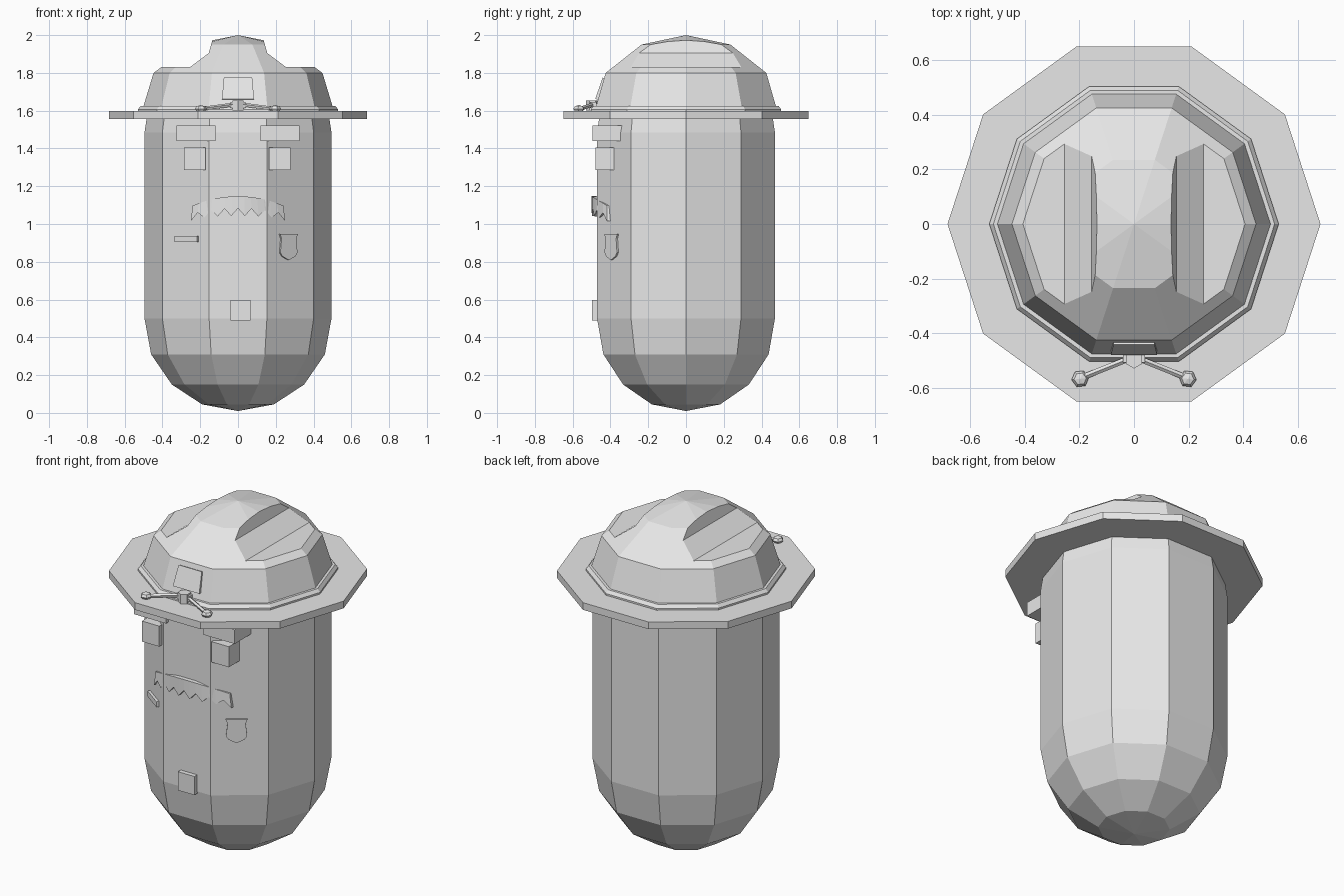
import bpy, bmesh, math
from mathutils import Vector, Matrix

if "Cube" in bpy.data.objects:
    bpy.data.objects.remove(bpy.data.objects["Cube"], do_unlink=True)

SIDES = 10
grey = bpy.data.materials.new("plain grey")
grey.use_nodes = True
grey.diffuse_color = (0.8, 0.8, 0.8, 1)
grey.node_tree.nodes["Principled BSDF"].inputs["Base Color"].default_value = (0.8, 0.8, 0.8, 1)


def finish(name, bm):
    bmesh.ops.recalc_face_normals(bm, faces=bm.faces)
    mesh = bpy.data.meshes.new(name)
    bm.to_mesh(mesh)
    bm.free()
    mesh.materials.append(grey)
    ob = bpy.data.objects.new(name, mesh)
    bpy.context.collection.objects.link(ob)
    return ob


def lathe(name, profile):
    """Closed ten-sided turned solid from (radius, height) pairs."""
    bm = bmesh.new()
    rings = []
    for r, z in profile:
        if r == 0:
            rings.append([bm.verts.new((0, 0, z))] * SIDES)
        else:
            rings.append([bm.verts.new((r * math.cos(i * math.tau / SIDES),
                                        r * math.sin(i * math.tau / SIDES), z))
                          for i in range(SIDES)])
    for a, b in zip(rings, rings[1:]):
        for i in range(SIDES):
            j = (i + 1) % SIDES
            bm.faces.new(list(dict.fromkeys((a[i], a[j], b[j], b[i]))))
    for ring in (rings[0], rings[-1]):
        if len(set(ring)) > 1:
            bm.faces.new(ring)
    return finish(name, bm)


def prism(name, outline, depth, matrix):
    """Outline in local x, z, extruded along local y and placed by a matrix."""
    bm = bmesh.new()
    face = bm.faces.new([bm.verts.new((x, 0, z)) for x, z in outline])
    ext = bmesh.ops.extrude_face_region(bm, geom=[face])["geom"]
    bmesh.ops.translate(bm, vec=(0, depth, 0),
                        verts=[v for v in ext if isinstance(v, bmesh.types.BMVert)])
    bm.transform(matrix)
    return finish(name, bm)


def box(name, low, high):
    (x0, y0, z0), (x1, y1, z1) = low, high
    return prism(name, [(x0, z0), (x1, z0), (x1, z1), (x0, z1)], y1 - y0,
                 Matrix.Translation((0, y0, 0)))


def rod(name, start, end, radius, sides):
    a, b = Vector(start), Vector(end)
    bm = bmesh.new()
    bmesh.ops.create_cone(bm, cap_ends=True, segments=sides, radius1=radius,
                          radius2=radius, depth=(b - a).length)
    turn = (b - a).to_track_quat("Z", "Y").to_matrix().to_4x4()
    bm.transform(Matrix.Translation((a + b) / 2) @ turn)
    return finish(name, bm)


# Body and hat
lathe("body", [(0, 0.01), (0.19, 0.045), (0.35, 0.15), (0.46, 0.31),
               (0.495, 0.5), (0.495, 1.485), (0.481, 1.575)])
lathe("hat_brim", [(0.683, 1.555), (0.683, 1.597)])
lathe("hat_band", [(0.53, 1.59), (0.53, 1.607), (0.515, 1.625), (0.49, 1.625)])
crown = lathe("hat_crown", [(0.5, 1.6), (0.5, 1.625), (0.447, 1.8), (0.247, 1.95), (0, 2)])

# Two lengthwise dents cut in the crown
for s in (-1, 1):
    dent = [(0.7, 1.83), (0.255, 1.83), (0.155, 1.905), (0.135, 1.975), (0.12, 2.1), (0.7, 2.1)]
    cutter = prism("dent_cutter", [(s * x, z) for x, z in dent], 2, Matrix.Translation((0, -1, 0)))
    cutter.hide_render = True
    mod = crown.modifiers.new("dent", "BOOLEAN")
    mod.operation, mod.solver, mod.object = "DIFFERENCE", "EXACT", cutter
    bpy.context.view_layer.objects.active = crown
    bpy.ops.object.modifier_apply(modifier=mod.name)
    bpy.data.objects.remove(cutter, do_unlink=True)

# Hat badge, leaning back with the crown
lean = Matrix.Translation((0, -0.48, 1.663)) @ Matrix.Rotation(math.radians(-19), 4, "X")
prism("hat_badge", [(-0.085, 0), (0.085, 0), (0.075, 0.118), (-0.075, 0.118)], 0.02, lean)

# Hat cord with a middle knot and two acorn ends
rod("cord_knot", (0, -0.495, 1.6), (0, -0.495, 1.655), 0.034, 6)
box("cord_knot_base", (-0.04, -0.508, 1.615), (0.04, -0.475, 1.645))
for s, side in ((-1, "right"), (1, "left")):
    rod("cord_" + side, (s * 0.02, -0.494, 1.632), (s * 0.185, -0.56, 1.61), 0.011, 5)
    bm = bmesh.new()
    bmesh.ops.create_uvsphere(bm, u_segments=6, v_segments=4, radius=0.032)
    bm.transform(Matrix.Translation((s * 0.197, -0.567, 1.61))
                 @ Matrix.Rotation(s * 0.4, 4, "Z") @ Matrix.Diagonal((1, 1, 0.6, 1)))
    finish("cord_end_" + side, bm)

# Eyes and brows
for s, side in ((-1, "right"), (1, "left")):
    c = s * 0.225 - 0.004
    box("eye_" + side, (c - 0.056, -0.48, 1.285), (c + 0.056, -0.38, 1.405))
    c = s * 0.222
    box("brow_" + side, (c - 0.103, -0.495, 1.44), (c + 0.103, -0.34, 1.522))

# Moustache with a ragged lower edge, bent around the face
top = lambda x: 1.147 - 0.8 * x * x
bend = lambda x: -0.5 + 1.3 * x * x
bm = bmesh.new()
columns = []
COUNT = 14
for i in range(COUNT + 1):
    x = -0.25 + 0.5 * i / COUNT
    low = 1.015 if i in (0, COUNT) else 1.083 - 0.5 * x * x if i % 2 else 1.043 - 0.25 * x * x
    columns.append([bm.verts.new(p) for p in (
        (x, bend(x), low), (x * 0.96, bend(x), top(x)),
        (x * 0.96, bend(x) + 0.025, top(x)), (x, bend(x) + 0.025, low))])
for a, b in zip(columns, columns[1:]):
    for k in range(4):
        n = (k + 1) % 4
        bm.faces.new((a[k], a[n], b[n], b[k]))
bm.faces.new(columns[0])
bm.faces.new(columns[-1])
finish("moustache", bm)


def on_side(s, x, z, lift):
    """Placement on the slanted chest panel beside the front one."""
    y = -0.471 + (abs(x) - 0.153) * math.tan(math.radians(36))
    return (Matrix.Translation((x, y, z)) @ Matrix.Rotation(math.radians(36 * s), 4, "Z")
            @ Matrix.Translation((0, -lift, 0)))


# Name bar, shield and buckle
prism("name_bar", [(-0.073, -0.016), (0.073, -0.016), (0.073, 0.016), (-0.073, 0.016)],
      0.03, on_side(-1, -0.267, 0.921, 0.015))
half = [(0.058, 0.07), (0.048, 0.045), (0.056, -0.028), (0.042, -0.048)]
shield = half + [(0, -0.068)] + [(-x, z) for x, z in reversed(half)]
prism("shield", shield, 0.02, on_side(1, 0.264, 0.877, 0.01))
box("buckle", (-0.04, -0.497, 0.488), (0.066, -0.44, 0.597))
